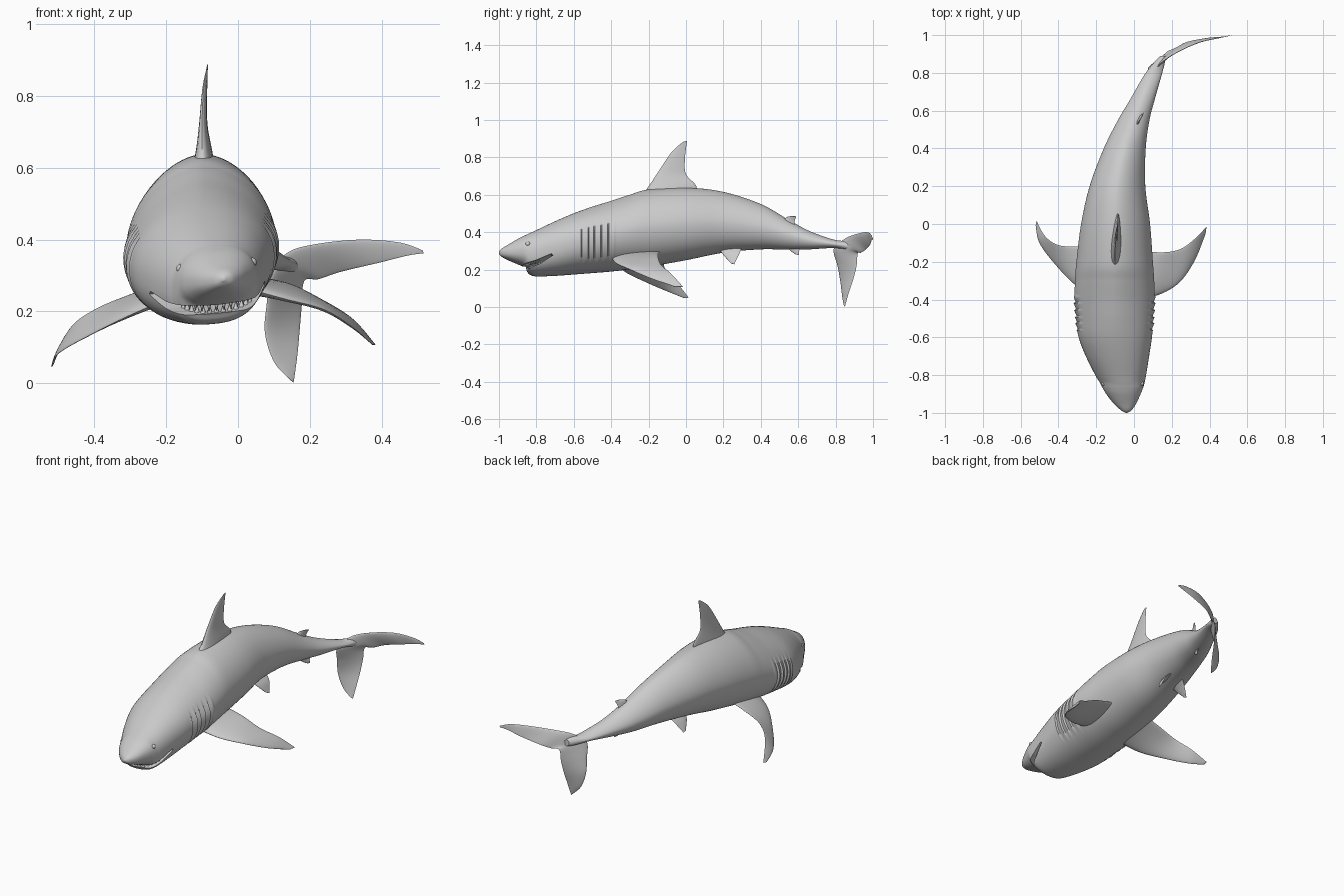
import bpy, bmesh, math
from mathutils import Vector, Matrix

if "Cube" in bpy.data.objects:
    bpy.data.objects.remove(bpy.data.objects["Cube"])


def spline(rows, sub):
    """Catmull-Rom through rows of numbers."""
    out, n = [], len(rows)
    for i in range(n - 1):
        p0, p1, p2, p3 = (rows[max(i - 1, 0)], rows[i], rows[i + 1], rows[min(i + 2, n - 1)])
        for k in range(sub):
            t = k / sub
            out.append([0.5 * (2 * b + (c - a) * t + (2 * a - 5 * b + 4 * c - d) * t * t
                               + (3 * b - a - 3 * c + d) * t ** 3)
                        for a, b, c, d in zip(p0, p1, p2, p3)])
    out.append(list(rows[-1]))
    return out


def finish(name, bm):
    bmesh.ops.recalc_face_normals(bm, faces=bm.faces)
    me = bpy.data.meshes.new(name)
    bm.to_mesh(me)
    bm.free()
    ob = bpy.data.objects.new(name, me)
    bpy.context.collection.objects.link(ob)
    return ob


def smooth(ob, deg=50):
    bpy.ops.object.select_all(action='DESELECT')
    ob.select_set(True)
    bpy.context.view_layer.objects.active = ob
    bpy.ops.object.shade_smooth_by_angle(angle=math.radians(deg))


def loft(name, rings):
    """Skin closed rings of points and cap both ends."""
    bm = bmesh.new()
    vs = [[bm.verts.new(p) for p in r] for r in rings]
    n = len(vs[0])
    for a, b in zip(vs, vs[1:]):
        for i in range(n):
            j = (i + 1) % n
            bm.faces.new((a[i], a[j], b[j], b[i]))
    bm.faces.new(vs[0])
    bm.faces.new(vs[-1])
    return finish(name, bm)


def fin(name, lead, trail, thick, flare=0.0, sub=8, n=24):
    """Foil-section fin between a leading and a trailing edge."""
    st = [(Vector(r[:3]), Vector(r[3:])) for r in
          spline([a + b for a, b in zip(lead, trail)], sub)]
    mids = [(a + b) / 2 for a, b in st]
    rings = []
    for i, (a, b) in enumerate(st):
        span = mids[min(i + 1, len(st) - 1)] - mids[max(i - 1, 0)]
        chord = b - a
        nrm = chord.cross(span).normalized()
        u = i / (len(st) - 1)
        half = chord.length * thick * (1 + flare * math.exp(-7 * u)) / 2
        ring = []
        for k in range(n):
            t = 2 * math.pi * k / n
            s = 0.5 - 0.5 * math.cos(t)
            ring.append(a + chord * s + nrm * half * math.sin(t) * (1.25 - 0.7 * s))
        rings.append(ring)
    ob = loft(name, rings)
    smooth(ob)
    return ob


def ramp(v, a, b):
    t = min(max((v - a) / (b - a), 0), 1)
    return t * t * (3 - 2 * t)


def roll(x, y, z, cx):
    """Slight lean of the swimming body, strongest at the head."""
    return Vector((x, y, z + (x - cx) * 0.09 * (1 - ramp(y, -0.7, 0.4))))


# Body stations: y, left x, right x, top z, bottom z
body_rows = [
    (-1.0, -.045, -.035, .295, .285), (-.985, -.07, -.012, .312, .268),
    (-.95, -.108, .012, .333, .25), (-.90, -.147, .035, .363, .229),
    (-.87, -.165, .047, .378, .215), (-.852, -.175, .053, .386, .193),
    (-.835, -.184, .057, .394, .174), (-.80, -.205, .064, .41, .165),
    (-.70, -.255, .08, .457, .168), (-.60, -.293, .095, .50, .175),
    (-.50, -.308, .104, .536, .182), (-.40, -.315, .11, .567, .19),
    (-.30, -.312, .107, .60, .202), (-.20, -.305, .10, .628, .215),
    (0, -.28, .085, .638, .25), (.20, -.235, .06, .615, .29),
    (.40, -.16, .062, .55, .308), (.55, -.085, .082, .465, .306),
    (.66, -.02, .11, .406, .308), (.79, .055, .147, .36, .315),
    (.86, .11, .165, .352, .305), (.89, .14, .172, .342, .305)]
rings = []
for y, xl, xr, zt, zb in spline(body_rows, 16):
    cx, w, zm = (xl + xr) / 2, (xr - xl) / 2, zb + .48 * (zt - zb)
    tail = ramp(y, -.8, -.4)
    gill = ramp(y, -.575, -.55) * (1 - ramp(y, -.39, -.375))
    phase = ((y + .56) / .036) % 1
    ring = []
    for k in range(72):
        t = 2 * math.pi * k / 72
        c, s = math.cos(t), math.sin(t)
        e = 2 / ((2.1 - .35 * tail) if s > 0 else (2.5 - .45 * tail))
        dx = math.copysign(abs(c) ** e, c) * w
        dz = math.copysign(abs(s) ** e, s) * (zt - zm if s > 0 else zm - zb)
        # stepped gill slits on the flanks
        band = ramp(s, -.8, -.6) * (1 - ramp(s, .3, .55))
        dx *= 1 + gill * band * (.06 * phase - .03)
        ring.append(roll(cx + dx, y, zm + dz, cx))
    rings.append(ring)
body = loft("body", rings)

# Mouth: wedge cut across the head
HX = -.06
wedge = [(-.92, .20), (-.87, .221), (-.80, .24), (-.72, .273), (-.71, .265),
         (-.78, .222), (-.84, .198), (-.92, .18)]
cutter = loft("mouth_cutter", [[roll(x, y, z, HX) for y, z in wedge] for x in (-.4, .28)])
cutter.hide_render = True
mod = body.modifiers.new("mouth", 'BOOLEAN')
mod.operation, mod.object, mod.solver = 'DIFFERENCE', cutter, 'EXACT'
bpy.context.view_layer.objects.active = body
body.select_set(True)
bpy.ops.object.modifier_apply(modifier=mod.name)
bpy.data.objects.remove(cutter)
smooth(body, 40)

# Teeth: two curved rows of small cones
for name, up, rx, ry in (("lower_teeth", 1, .10, .095), ("upper_teeth", -1, .108, .108)):
    bm = bmesh.new()
    for i in range(13):
        a = -1.15 + 2.3 * i / 12
        x, y = HX + rx * math.sin(a), -.745 - ry * math.cos(a)
        z = (.198 if up > 0 else .226) + (y + .845) * .38
        m = Matrix.Translation(roll(x, y, z + up * .008, HX))
        if up < 0:
            m = m @ Matrix.Rotation(math.pi, 4, 'X')
        bmesh.ops.create_cone(bm, cap_ends=True, segments=8, radius1=.008,
                              radius2=.0008, depth=.026, matrix=m)
    smooth(finish(name, bm))

# Eyes
for name, side in (("left_eye", -1), ("right_eye", 1)):
    bm = bmesh.new()
    bmesh.ops.create_uvsphere(bm, u_segments=20, v_segments=12, radius=.013,
                              matrix=Matrix.Translation(roll(HX + side * .099, -.845, .328, HX)))
    smooth(finish(name, bm))

# Fins
fin("dorsal_fin",
    [(-.10, -.26, .57), (-.10, -.20, .645), (-.10, -.14, .735), (-.095, -.075, .83), (-.085, -.015, .883)],
    [(-.09, .03, .59), (-.085, .055, .645), (-.09, .0, .71), (-.088, -.006, .79), (-.085, .006, .889)],
    .15, 1.3)
fin("right_pectoral_fin",
    [(0, -.40, .27), (.13, -.375, .235), (.24, -.31, .205), (.32, -.195, .155), (.375, -.06, .108)],
    [(-.02, -.13, .30), (.13, -.15, .28), (.24, -.135, .228), (.32, -.08, .178), (.383, -.015, .107)],
    .12, 1.0)
fin("left_pectoral_fin",
    [(-.16, -.38, .25), (-.30, -.33, .19), (-.42, -.21, .13), (-.50, -.10, .083), (-.52, -.01, .047)],
    [(-.17, -.12, .29), (-.29, -.12, .25), (-.40, -.112, .205), (-.47, -.065, .15), (-.515, .015, .05)],
    .12, 1.0)
fin("tail_fin",
    [(.145, .843, .01), (.10, .835, .06), (.075, .825, .14), (.08, .81, .22), (.095, .79, .31),
     (.14, .85, .365), (.22, .905, .388), (.34, .96, .40), (.45, .985, .392), (.515, .998, .37)],
    [(.155, .85, .002), (.165, .87, .075), (.172, .895, .15), (.178, .912, .22), (.185, .918, .285),
     (.225, .935, .29), (.285, .965, .31), (.39, .985, .335), (.47, .992, .355), (.517, 1.0, .362)],
    .11)
fin("second_dorsal_fin",
    [(.005, .50, .44), (.02, .535, .478), (.04, .565, .486)],
    [(.035, .58, .42), (.04, .58, .455), (.052, .59, .484)], .2, .8)
fin("anal_fin",
    [(.01, .53, .33), (.025, .565, .295), (.04, .59, .28)],
    [(.04, .62, .33), (.045, .605, .30), (.046, .605, .278)], .18, .6)
for name, s in (("left_pelvic_fin", -1), ("right_pelvic_fin", 1)):
    fin(name,
        [(-.085 + s * .03, .17, .32), (-.08 + s * .065, .20, .278), (-.075 + s * .09, .238, .235)],
        [(-.06 + s * .03, .30, .32), (-.06 + s * .065, .285, .285), (-.07 + s * .095, .258, .228)],
        .16, .6)
